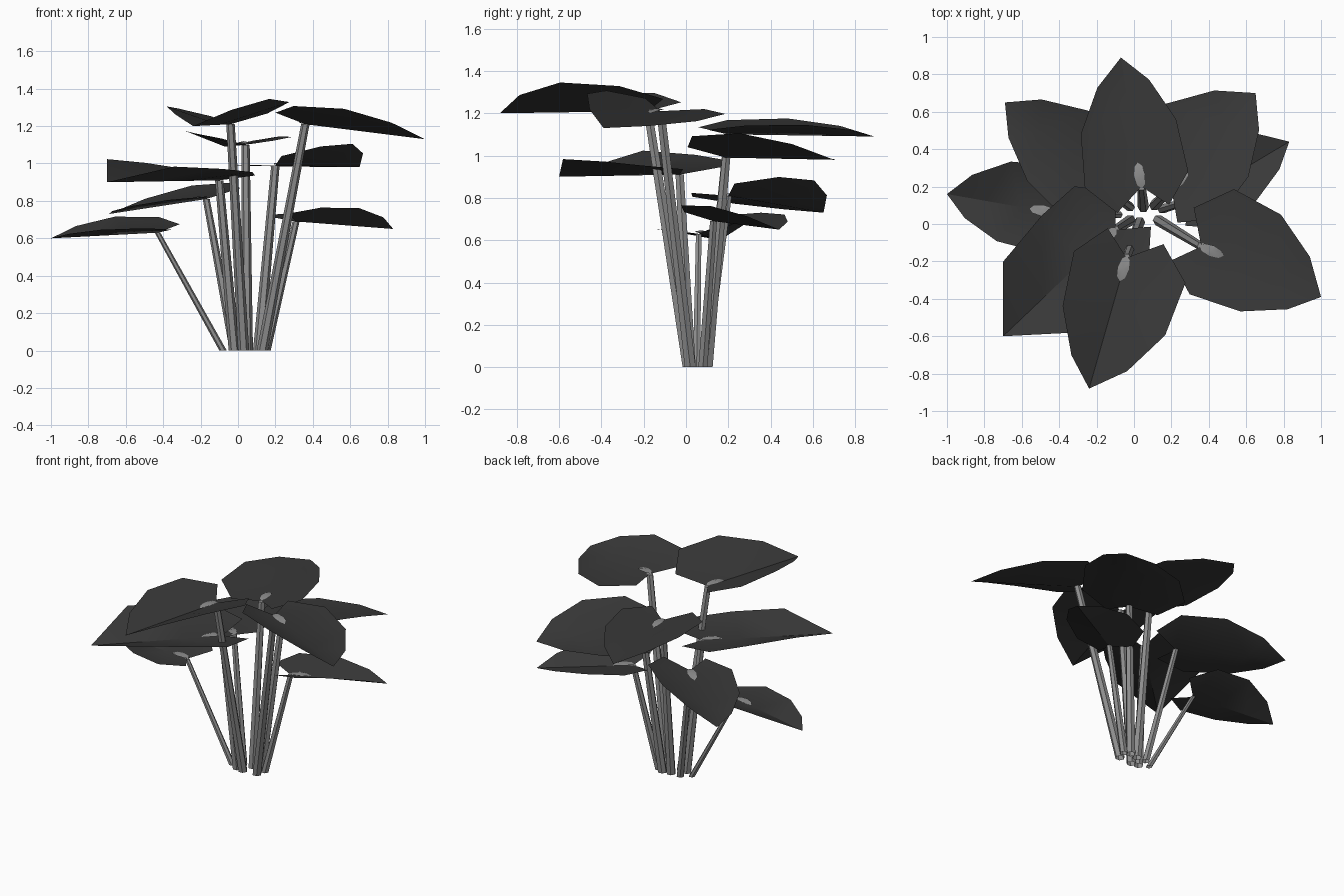
import bpy
import bmesh
import math
from mathutils import Vector

default_cube = bpy.data.objects.get("Cube")
if default_cube:
    bpy.data.objects.remove(default_cube, do_unlink=True)


def make_material(name, grey):
    material = bpy.data.materials.new(name)
    material.use_nodes = True
    colour = (grey, grey, grey, 1)
    material.diffuse_color = colour
    shader = next(n for n in material.node_tree.nodes if n.type == "BSDF_PRINCIPLED")
    shader.inputs["Base Color"].default_value = colour
    return material


leaf_material = make_material("dark grey leaf", 0.04)
stem_material = make_material("mid grey stem", 0.27)


def finish(bm, name, material):
    mesh = bpy.data.meshes.new(name)
    bm.to_mesh(mesh)
    bm.free()
    mesh.materials.append(material)
    thing = bpy.data.objects.new(name, mesh)
    bpy.context.collection.objects.link(thing)
    bpy.ops.object.select_all(action="DESELECT")
    thing.select_set(True)
    bpy.context.view_layer.objects.active = thing
    bpy.ops.object.shade_smooth_by_angle(angle=math.radians(30))
    return thing


# Half outline of a blade: (along the rib, share of the width, share of the lift)
ROUND = [(-.17, .5, .4), (.06, 1, .85), (.47, .92, 1), (.8, .5, .6)]
POINTED = [(-.18, .4, .3), (0, .86, .55), (.28, .88, .8), (.67, .78, 1)]


def leaf_frame(joint, tip):
    along = tip - joint
    length = Vector((along.x, along.y)).length
    across = Vector((-along.y, along.x, 0)) / length
    return along, across


def make_leaf(name, joint, tip, left, right, outline):
    """Heart-shaped blade folded along its rib, notched where the stem joins."""
    along, across = leaf_frame(joint, tip)
    bm = bmesh.new()
    rib = [bm.verts.new(joint + along * t) for t in (0, .3, .65, 1)]
    for sign, (width, lift) in ((1, left), (-1, right)):
        edge = []
        for t, share, rise in outline:
            point = joint + along * t + across * (sign * width * share)
            point.z += lift * rise
            edge.append(bm.verts.new(point))
        lobe, widest, middle, shoulder = edge
        faces = [(rib[0], lobe, widest), (rib[0], widest, rib[1]),
                 (rib[1], widest, middle), (rib[1], middle, rib[2]),
                 (rib[2], middle, shoulder), (rib[2], shoulder, rib[3])]
        for corners in faces:
            bm.faces.new(corners if sign < 0 else corners[::-1])
    bmesh.ops.recalc_face_normals(bm, faces=bm.faces)
    if sum(face.normal.z for face in bm.faces) < 0:
        bmesh.ops.reverse_faces(bm, faces=bm.faces)
    finish(bm, name, leaf_material)


def make_stem(name, foot, joint, radius):
    """Tapered six-sided stalk whose foot and top are level."""
    bm = bmesh.new()
    rings = []
    for centre, size in ((foot, radius), (joint, radius * .75)):
        ring = []
        for side in range(6):
            angle = math.tau * side / 6
            offset = Vector((math.cos(angle), math.sin(angle), 0)) * size
            ring.append(bm.verts.new(centre + offset))
        rings.append(ring)
    for side in range(6):
        after = (side + 1) % 6
        bm.faces.new((rings[0][side], rings[0][after], rings[1][after], rings[1][side]))
    bm.faces.new(rings[1])
    finish(bm, name, stem_material)


def make_stem_tip(name, joint, tip):
    """Small flattened pad where the stem ends on top of the blade."""
    along, across = leaf_frame(joint, tip)
    along.normalize()
    up = Vector((0, 0, 1))
    bm = bmesh.new()
    centre = joint + along * .06
    crown = bm.verts.new(centre + up * .02)
    ring = []
    for side in range(8):
        angle = math.tau * side / 8
        point = centre + along * (.07 * math.cos(angle)) + across * (.03 * math.sin(angle))
        ring.append(bm.verts.new(point + up * (.01 * abs(math.sin(angle)) + .004)))
    for side in range(8):
        bm.faces.new((crown, ring[side], ring[(side + 1) % 8]))
    finish(bm, name, stem_material)


# name, stem foot, stem joint, leaf tip, (width, lift) left and right, outline, stem radius
PLANT = [
    ("back", (.05, .09), (.04, .2, 1.1), (-.07, .89, 1.09), (.3, .08), (.26, .05), ROUND, .03),
    ("front", (.03, .01), (-.04, -.18, 1.21), (-.24, -.88, 1.2), (.34, .14), (.28, .1), ROUND, .03),
    ("left", (.13, .02), (.36, -.12, 1.21), (1, -.39, 1.13), (.35, -.01), (.26, .12), ROUND, .03),
    ("back_left", (.11, .1), (.2, .19, .99), (.65, .7, .98), (.35, 0), (.29, .12), ROUND, .03),
    ("low_left", (.15, .08), (.31, .13, .69), (.83, .44, .65), (.24, .05), (.2, .09), ROUND, .025),
    ("back_right", (-.02, .09), (-.17, .2, .81), (-.69, .65, .73), (.26, 0), (.28, .11), ROUND, .025),
    ("low_right", (-.08, .05), (-.43, .06, .63), (-1, .16, .6), (.22, .03), (.25, .1), ROUND, .02),
    ("front_right", (-.02, .02), (-.1, -.03, .91), (-.7, -.6, .9), (.3, .08), (.37, .12), POINTED, .03),
]

for name, foot, joint, tip, left, right, outline, radius in PLANT:
    joint, tip = Vector(joint), Vector(tip)
    make_stem(name + "_stem", Vector((*foot, 0)), joint, radius)
    make_stem_tip(name + "_stem_tip", joint, tip)
    make_leaf(name + "_leaf", joint, tip, left, right, outline)
